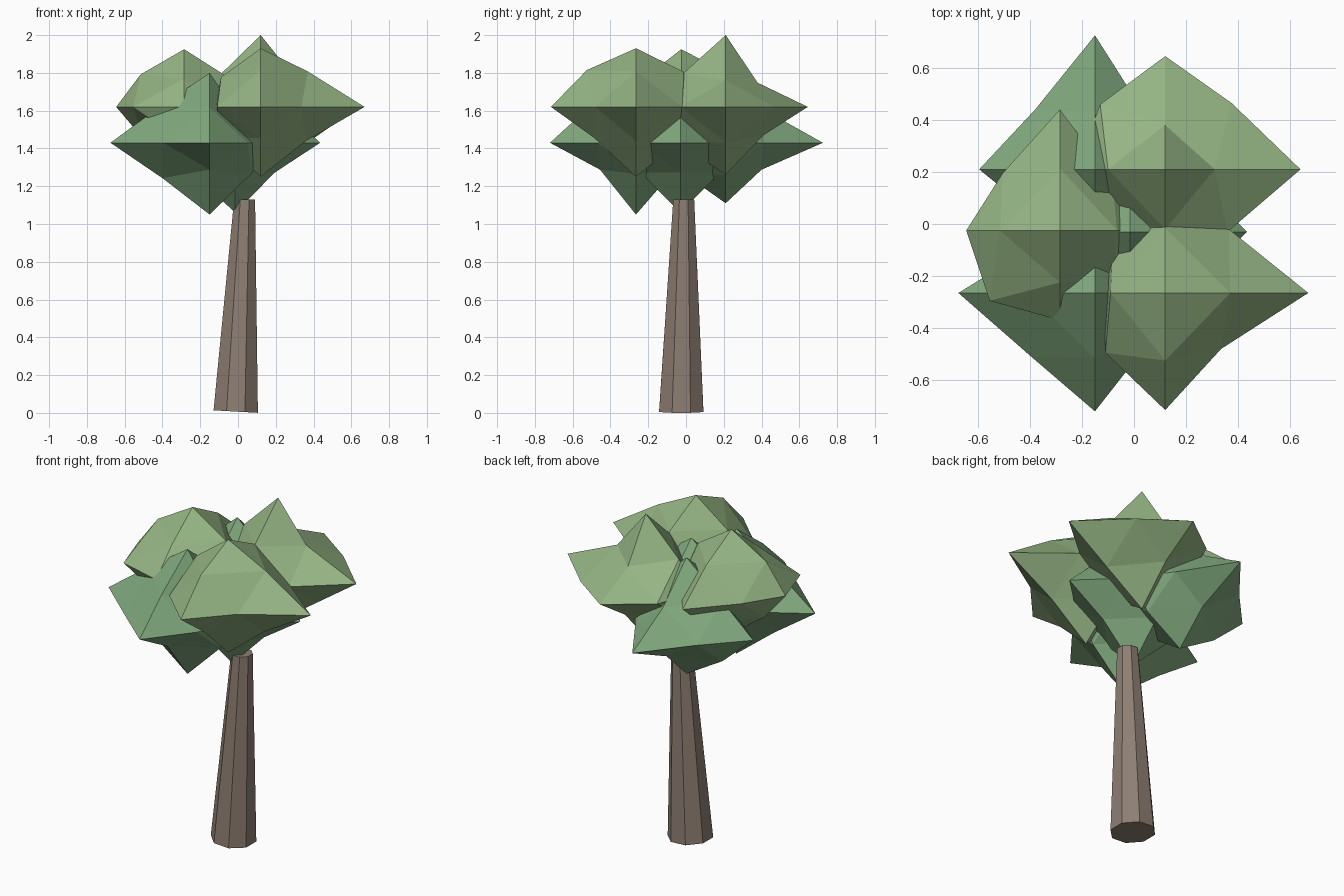
import bpy, math
from itertools import product

if "Cube" in bpy.data.objects:
    bpy.data.objects.remove(bpy.data.objects["Cube"])


def material(name, color):
    m = bpy.data.materials.new(name)
    m.diffuse_color = (*color, 1)
    m.use_nodes = True
    m.node_tree.nodes["Principled BSDF"].inputs["Base Color"].default_value = m.diffuse_color
    return m


BARK = material("bark", (0.27, 0.21, 0.17))
LIGHT = material("light_leaves", (0.30, 0.46, 0.23))
DARK = material("dark_leaves", (0.22, 0.40, 0.21))


def add_mesh(name, verts, faces, mat):
    me = bpy.data.meshes.new(name)
    me.from_pydata(verts, [], faces)
    me.materials.append(mat)
    ob = bpy.data.objects.new(name, me)
    bpy.context.collection.objects.link(ob)


# Trunk: leaning, tapered octagonal prism
def ring(x, y, z, r, tilt=0):
    pts = []
    for i in range(8):
        a = math.radians(22.5 + 45 * i)
        pts.append((x + r * math.cos(a), y + r * math.sin(a), z - tilt * math.cos(a)))
    return pts


sides = [(i, (i + 1) % 8, 8 + (i + 1) % 8, 8 + i) for i in range(8)]
add_mesh("trunk", ring(-0.012, -0.025, 0.007, 0.127, 0.007) + ring(0.035, -0.012, 1.13, 0.06),
         sides + [tuple(range(7, -1, -1)), tuple(range(8, 16))], BARK)


# Leaf clump: once-subdivided octahedron with uneven radii
# tips: +x -x +y -y +z -z; mids: xy, xz, yz edges, each as ++ +- -+ --
def clump(name, centre, tips, xy, xz, yz, mat):
    pos = {}
    for i, r in enumerate(tips):
        key = [0, 0, 0]
        key[i // 2] = 1 - 2 * (i % 2)
        pos[tuple(key)] = r
    for (a, b), radii in (((0, 1), xy), ((0, 2), xz), ((1, 2), yz)):
        for (sa, sb), r in zip(product((1, -1), repeat=2), radii):
            key = [0, 0, 0]
            key[a], key[b] = sa, sb
            pos[tuple(key)] = r
    keys = list(pos)
    verts = []
    for k in keys:
        flat = 0.75 if k[2] and (k[0] or k[1]) else 1
        verts.append((centre[0] + k[0] * pos[k], centre[1] + k[1] * pos[k],
                      centre[2] + k[2] * pos[k] * flat))
    faces = []
    for sx, sy, sz in product((1, -1), repeat=3):
        X, Y, Z = (sx, 0, 0), (0, sy, 0), (0, 0, sz)
        XY, XZ, YZ = (sx, sy, 0), (sx, 0, sz), (0, sy, sz)
        for tri in ((X, XY, XZ), (Y, YZ, XY), (Z, XZ, YZ), (XY, YZ, XZ)):
            f = [keys.index(k) for k in tri]
            faces.append(f if sx * sy * sz > 0 else f[::-1])
    add_mesh(name, verts, faces, mat)


# Upper clumps
clump("upper_clump_back", (0.12, 0.21, 1.62), (0.52, 0.345, 0.435, 0.4, 0.38, 0.36),
      (0.255, 0.24, 0.25, 0.18), (0.19, 0.25, 0.22, 0.25), (0.17, 0.2, 0.23, 0.25), LIGHT)
clump("upper_clump_front", (0.12, -0.265, 1.62), (0.55, 0.24, 0.35, 0.45, 0.31, 0.37),
      (0.245, 0.215, 0.2, 0.23), (0.25, 0.24, 0.21, 0.22), (0.25, 0.24, 0.26, 0.22), LIGHT)
clump("upper_clump_left", (-0.285, -0.025, 1.62), (0.315, 0.36, 0.465, 0.345, 0.305, 0.32),
      (0.2, 0.2, 0.22, 0.27), (0.22, 0.24, 0.23, 0.22), (0.24, 0.24, 0.2, 0.24), LIGHT)

# Lower clumps
clump("lower_clump_front", (-0.15, -0.265, 1.43), (0.3, 0.525, 0.4, 0.455, 0.37, 0.38),
      (0.22, 0.2, 0.2, 0.245), (0.17, 0.22, 0.26, 0.25), (0.24, 0.2, 0.25, 0.19), DARK)
clump("lower_clump_back", (-0.15, 0.21, 1.43), (0.35, 0.445, 0.515, 0.4, 0.38, 0.32),
      (0.2, 0.22, 0.23, 0.2), (0.22, 0.23, 0.24, 0.24), (0.22, 0.19, 0.24, 0.22), DARK)
clump("lower_clump_middle", (-0.015, -0.03, 1.43), (0.45, 0.4, 0.38, 0.38, 0.37, 0.37),
      (0.22, 0.22, 0.24, 0.24), (0.25, 0.21, 0.24, 0.22), (0.22, 0.21, 0.22, 0.21), DARK)
